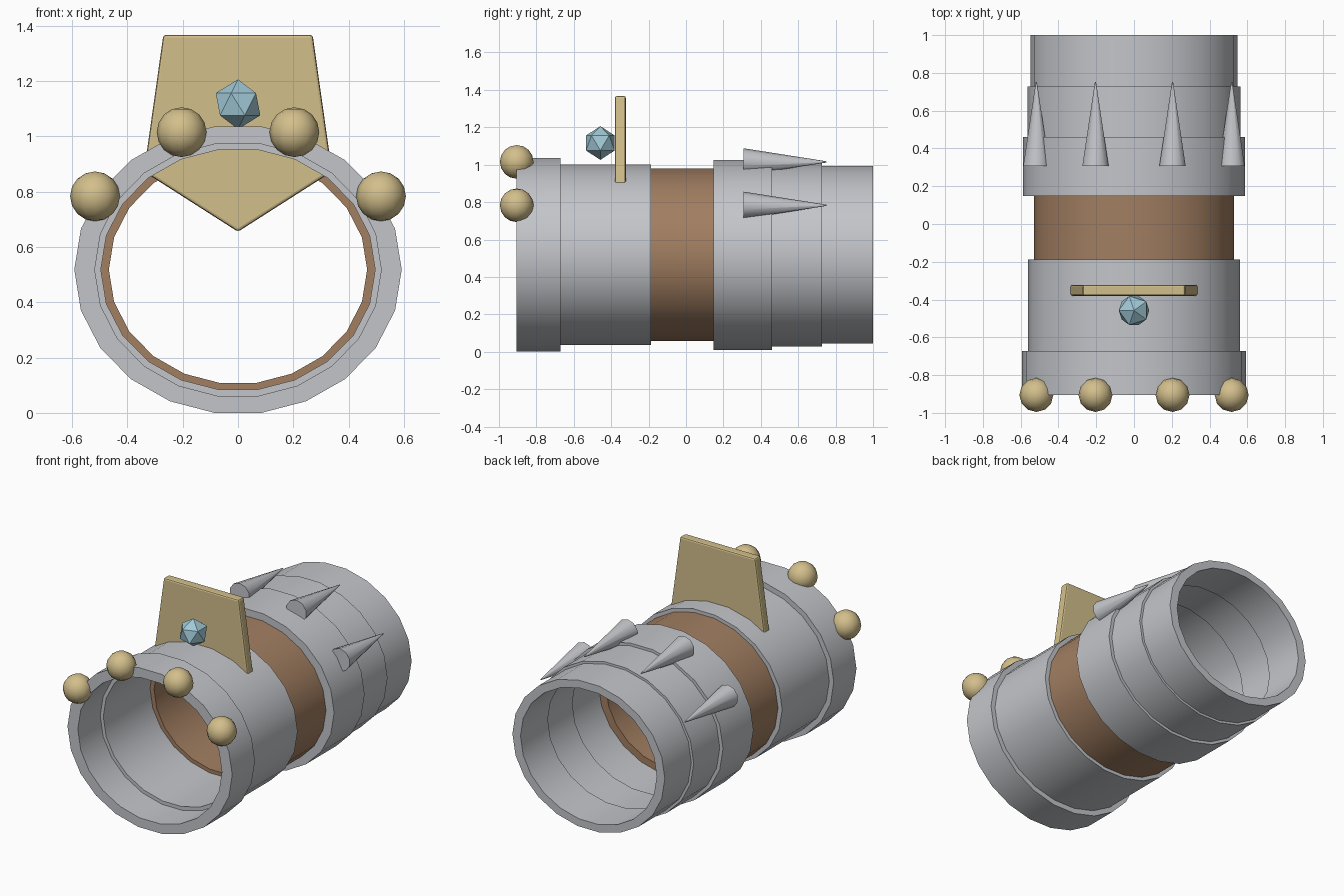
import bpy, bmesh, math
from mathutils import Matrix

cube = bpy.data.objects.get("Cube")
if cube:
    bpy.data.objects.remove(cube, do_unlink=True)


def material(name, rgb):
    m = bpy.data.materials.new(name)
    m.use_nodes = True
    color = (*rgb, 1)
    m.diffuse_color = color
    m.node_tree.nodes["Principled BSDF"].inputs["Base Color"].default_value = color
    return m


steel = material("steel grey", (0.55, 0.56, 0.59))
leather = material("leather brown", (0.36, 0.21, 0.12))
gold = material("pale gold", (0.65, 0.52, 0.26))
blue = material("gem blue", (0.35, 0.58, 0.67))


def add(name, bm, mat, smooth=True):
    bmesh.ops.recalc_face_normals(bm, faces=bm.faces)
    mesh = bpy.data.meshes.new(name)
    bm.to_mesh(mesh)
    bm.free()
    mesh.materials.append(mat)
    obj = bpy.data.objects.new(name, mesh)
    bpy.context.collection.objects.link(obj)
    if smooth:
        bpy.ops.object.select_all(action="DESELECT")
        obj.select_set(True)
        bpy.context.view_layer.objects.active = obj
        bpy.ops.object.shade_smooth_by_angle(angle=math.radians(45))
    return obj


SIDES = 22
AXIS_Z = 0.518


def band(name, y0, y1, rx, half_height, wall_x, wall_z, mat):
    """Open elliptical tube along y with a wall thickness."""
    rz = half_height / math.cos(math.pi / SIDES)
    bm = bmesh.new()
    loops = []
    for y, w in ((y0, 0), (y1, 0), (y1, 1), (y0, 1)):
        loops.append([bm.verts.new(((rx - w * wall_x) * math.cos(a), y,
                                    AXIS_Z + (rz - w * wall_z) * math.sin(a)))
                      for a in (math.tau * i / SIDES for i in range(SIDES))])
    for k in range(4):
        a, b = loops[k], loops[(k + 1) % 4]
        for i in range(SIDES):
            j = (i + 1) % SIDES
            bm.faces.new((a[i], a[j], b[j], b[i]))
    return add(name, bm, mat)


# Sleeve sections from front to back
band("front_rim", -0.905, -0.672, 0.592, 0.518, 0.074, 0.062, steel)
band("front_sleeve", -0.675, -0.188, 0.56, 0.483, 0.064, 0.05, steel)
band("leather_grip", -0.195, 0.155, 0.53, 0.461, 0.063, 0.052, leather)
band("rear_band_large", 0.147, 0.46, 0.588, 0.508, 0.068, 0.055, steel)
band("rear_band_middle", 0.45, 0.728, 0.565, 0.49, 0.062, 0.052, steel)
band("rear_band_small", 0.72, 1.0, 0.548, 0.475, 0.058, 0.05, steel)

# Gold studs on the front rim and matching spikes at the rear
for side, sx in (("left", 1), ("right", -1)):
    for level, x, z in (("upper", 0.204, 1.015), ("lower", 0.517, 0.783)):
        bm = bmesh.new()
        bmesh.ops.create_uvsphere(bm, u_segments=12, v_segments=8, radius=0.09,
                                  matrix=Matrix.Translation((sx * x, -0.905, z)))
        add(f"stud_{level}_{side}", bm, gold)

        bm = bmesh.new()
        bmesh.ops.create_cone(bm, cap_ends=True, segments=10, radius1=0.073,
                              radius2=0.003, depth=0.445,
                              matrix=Matrix.Translation((sx * x, 0.53, z))
                              @ Matrix.Rotation(-math.pi / 2, 4, "X"))
        add(f"spike_{level}_{side}", bm, steel)

# Upright shield plate with a pointed lower end
outline = [(0, 0.655), (0.34, 0.872), (0.27, 1.367), (-0.27, 1.367), (-0.34, 0.872)]
bm = bmesh.new()
face = bm.faces.new([bm.verts.new((x, -0.38, z)) for x, z in outline])
result = bmesh.ops.extrude_face_region(bm, geom=[face])
moved = [v for v in result["geom"] if isinstance(v, bmesh.types.BMVert)]
bmesh.ops.translate(bm, verts=moved, vec=(0, 0.058, 0))
plate = add("shield_plate", bm, gold, smooth=False)
bevel = plate.modifiers.new("edge_bevel", "BEVEL")
bevel.width = 0.01
bevel.segments = 2

# Faceted gem in front of the plate
bm = bmesh.new()
bmesh.ops.create_icosphere(bm, subdivisions=1, radius=0.09,
                           matrix=Matrix.Translation((0, -0.458, 1.116))
                           @ Matrix.Rotation(math.pi, 4, "Z"))
add("gem", bm, blue, smooth=False)
